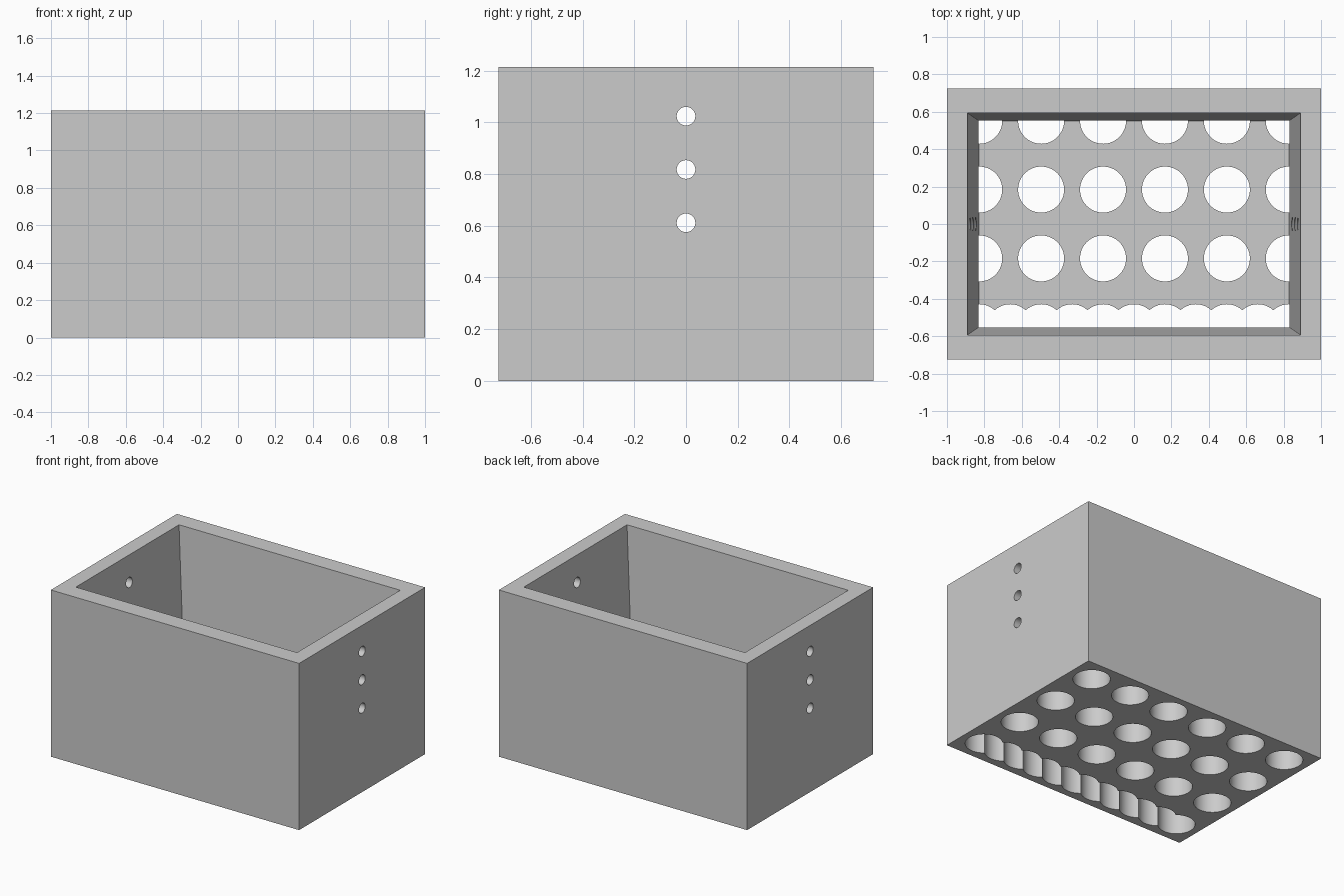
import bpy, bmesh, math
from mathutils import Matrix, Vector

if "Cube" in bpy.data.objects:
    bpy.data.objects.remove(bpy.data.objects["Cube"], do_unlink=True)

WIDTH, DEPTH, HEIGHT = 2.0, 1.45, 1.214
FLOOR = 0.405
HOLE_R, BORE_R = 0.123, 0.036
COL_STEP, ROW_STEP, BORE_STEP = 0.331, 0.368, 0.2065

grey = bpy.data.materials.new("plain_grey")
grey.use_nodes = True
colour = (0.6, 0.6, 0.6, 1)
grey.diffuse_color = colour
grey.node_tree.nodes["Principled BSDF"].inputs["Base Color"].default_value = colour


def finish(name, bm):
    bmesh.ops.recalc_face_normals(bm, faces=bm.faces)
    mesh = bpy.data.meshes.new(name)
    bm.to_mesh(mesh)
    bm.free()
    mesh.materials.append(grey)
    obj = bpy.data.objects.new(name, mesh)
    bpy.context.collection.objects.link(obj)
    return obj


def tapered_block(name, low, high, z0, z1):
    """Block whose half sizes go from low at z0 to high at z1."""
    bm = bmesh.new()
    bmesh.ops.create_cube(bm, size=2)
    for v in bm.verts:
        half, z = (high, z1) if v.co.z > 0 else (low, z0)
        v.co = Vector((v.co.x * half[0], v.co.y * half[1], z))
    return finish(name, bm)


def cylinders(name, centres, radius, length, turn=Matrix()):
    bm = bmesh.new()
    for c in centres:
        bmesh.ops.create_cone(bm, cap_ends=True, segments=64, radius1=radius,
                              radius2=radius, depth=length,
                              matrix=Matrix.Translation(c) @ turn)
    return finish(name, bm)


# Outer block
half = (WIDTH / 2, DEPTH / 2)
box = tapered_block("perforated_box", half, half, 0, HEIGHT)

# Tapered cavity, carried on above the rim at the same slope
low, rim = Vector((0.83, 0.552)), Vector((0.891, 0.594))
extra = 0.1
top = rim + (rim - low) * extra / (HEIGHT - FLOOR)
cavity = tapered_block("cavity_cutter", low, top, FLOOR, HEIGHT + extra)

# Floor holes: a regular grid, plus in-between holes that make the front slot
hole_top, hole_bottom = FLOOR + 0.003, -0.1
hole_z = (hole_top + hole_bottom) / 2
hole_len = hole_top - hole_bottom
grid = [Vector(((i - 2.5) * COL_STEP, (j - 1.5) * ROW_STEP, hole_z))
        for i in range(6) for j in range(4)]
between = [Vector(((i - 2) * COL_STEP, -1.5 * ROW_STEP, hole_z)) for i in range(5)]
holes = cylinders("floor_hole_cutter", grid, HOLE_R, hole_len)
slot = cylinders("slot_cutter", between, HOLE_R, hole_len)

# Three bores through both side walls
bores = cylinders("side_bore_cutter",
                  [Vector((0, 0, FLOOR + BORE_STEP * k)) for k in (1, 2, 3)],
                  BORE_R, WIDTH + 0.4, Matrix.Rotation(math.pi / 2, 4, "Y"))

bpy.context.view_layer.objects.active = box
box.select_set(True)
for cutter in (cavity, holes, slot, bores):
    mod = box.modifiers.new(cutter.name, "BOOLEAN")
    mod.operation = "DIFFERENCE"
    mod.solver = "EXACT"
    mod.object = cutter
    bpy.ops.object.modifier_apply(modifier=mod.name)
    bpy.data.objects.remove(cutter, do_unlink=True)

bpy.ops.object.shade_smooth_by_angle(angle=math.radians(30))
